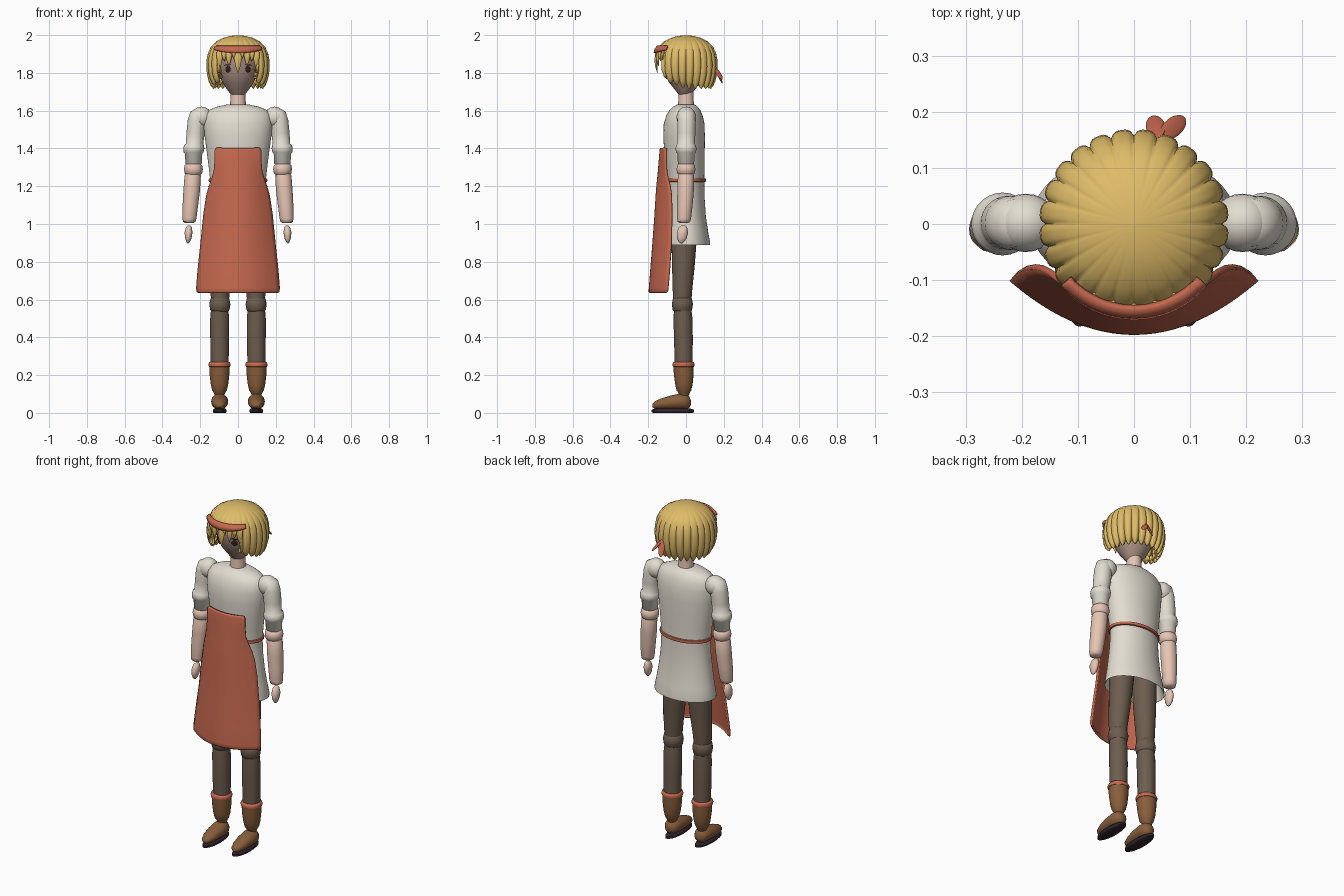
import bpy, bmesh, math
from mathutils import Matrix, Vector


def material(name, r, g, b):
    m = bpy.data.materials.new(name)
    m.diffuse_color = (*[(c / 255) ** 2.2 for c in (r, g, b)], 1)
    return m


HAIR = material("blond", 222, 186, 104)
RED = material("terracotta", 196, 104, 80)
SKIN = material("skin", 230, 196, 178)
FACE = material("face_skin", 176, 148, 136)
LINEN = material("linen", 226, 220, 208)
TROUSER = material("trouser_brown", 108, 93, 79)
LEATHER = material("leather", 136, 95, 62)
SOLE = material("sole_dark", 52, 42, 48)
EYE = material("eye_dark", 58, 34, 32)


def finish(name, bm, mat, thick=0.0, offset=0.0):
    bmesh.ops.recalc_face_normals(bm, faces=bm.faces)
    me = bpy.data.meshes.new(name)
    bm.to_mesh(me)
    bm.free()
    me.materials.append(mat)
    me.shade_smooth()
    me.set_sharp_from_angle(angle=math.radians(50))
    ob = bpy.data.objects.new(name, me)
    bpy.context.collection.objects.link(ob)
    if thick:
        mod = ob.modifiers.new("thickness", "SOLIDIFY")
        mod.thickness, mod.offset = thick, offset
    return ob


def loft(name, rings, mat, n=28, along_y=False):
    """Rings of (centre x, centre y, centre z, radius x, other radius)."""
    bm = bmesh.new()
    loops = []
    for cx, cy, cz, rx, r2 in rings:
        loop = []
        for i in range(n):
            a = 2 * math.pi * i / n
            p, q = rx * math.cos(a), r2 * math.sin(a)
            loop.append(bm.verts.new((cx + p, cy, cz + q) if along_y else (cx + p, cy + q, cz)))
        loops.append(loop)
    for a, b in zip(loops, loops[1:]):
        for i in range(n):
            j = (i + 1) % n
            bm.faces.new((a[i], a[j], b[j], b[i]))
    bm.faces.new(loops[0])
    bm.faces.new(loops[-1])
    return finish(name, bm, mat)


def ellipsoid(name, loc, radii, mat, rot=None):
    bm = bmesh.new()
    m = Matrix.Translation(loc) @ (rot or Matrix()) @ Matrix.Diagonal((*radii, 1))
    bmesh.ops.create_uvsphere(bm, u_segments=24, v_segments=14, radius=1, matrix=m)
    return finish(name, bm, mat)


def grid(name, rows, mat, thick, offset=0.0):
    bm = bmesh.new()
    vs = [[bm.verts.new(p) for p in row] for row in rows]
    for a, b in zip(vs, vs[1:]):
        for i in range(len(a) - 1):
            bm.faces.new((a[i], a[i + 1], b[i + 1], b[i]))
    return finish(name, bm, mat, thick, offset)


# Head and neck
loft("neck", [(0, 0, 1.60, .045, .045), (0, 0, 1.66, .04, .04), (0, 0, 1.73, .04, .04)], SKIN)
loft("head", [(0, -.006, z, rx, ry) for z, rx, ry in (
    (1.668, .012, .012), (1.675, .026, .024), (1.69, .041, .037), (1.715, .06, .056), (1.745, .08, .08),
    (1.78, .098, .1), (1.82, .111, .114), (1.87, .12, .125), (1.92, .115, .12), (1.96, .08, .08))], FACE)

# Eyes and brows
for s, side in ((1, "left"), (-1, "right")):
    turn = Matrix.Rotation(s * math.radians(28), 4, 'Z')
    ellipsoid(side + "_eye", (s * .053, -.108, 1.818), (.016, .004, .016), EYE, turn)
    ellipsoid(side + "_brow", (s * .056, -.109, 1.842), (.022, .004, .003), EYE,
              turn @ Matrix.Rotation(s * .12, 4, 'Y'))

# Bobbed hair: scalloped bowl, open at the face
PROFILE = ((1.999, .005), (1.996, .04), (1.985, .08), (1.965, .118), (1.94, .143), (1.905, .16), (1.87, .167),
           (1.83, .169), (1.79, .165), (1.755, .156), (1.73, .145), (1.715, .132))
LOCKS, COLS = 24, 192


def hair_point(i, k):
    a = 2 * math.pi * i / COLS
    z, r = PROFILE[k]
    bump = abs(math.sin(a * LOCKS / 2))
    t = k / (len(PROFILE) - 1)
    front = max(0, math.cos(a))
    r *= 1 - .07 * min(1, 1.5 * t) * (1 - bump) ** 2
    z += t ** 4 * (.03 * (1 - bump) + .05 * front)
    return Vector((r * math.sin(a), -r * math.cos(a), z))


bm = bmesh.new()
vs = [[bm.verts.new(hair_point(i, k)) for i in range(COLS)] for k in range(len(PROFILE))]
bm.faces.new(vs[0])
for k in range(len(PROFILE) - 1):
    for i in range(COLS):
        j = (i + 1) % COLS
        a = abs(((i + .5) / COLS * 360 + 180) % 360 - 180)
        if k >= 5 and a < 37 + 1.5 * (k - 5):
            continue
        bm.faces.new((vs[k][i], vs[k][j], vs[k + 1][j], vs[k + 1][i]))
bmesh.ops.delete(bm, geom=[v for v in bm.verts if not v.link_faces], context='VERTS')
finish("hair_bob", bm, HAIR, .022, -1)

# Pointed fringe locks
for n, (deg, tip, w) in enumerate(((-38, 1.83, .019), (-28, 1.86, .014), (-18, 1.835, .017), (-8, 1.875, .013),
                                   (0, 1.80, .021), (8, 1.875, .013), (18, 1.835, .017), (28, 1.86, .014),
                                   (38, 1.83, .019))):
    x, y = math.sin(math.radians(deg)), -math.cos(math.radians(deg))
    rings = []
    for t, f in ((0, .7), (.25, 1), (.5, .95), (.75, .6), (1, .04)):
        r = .146 + .012 * math.sin(t * 2.6)
        rings.append((r * x, r * y, 1.935 + (tip - 1.935) * t, w * f, .010 * f))
    loft("fringe_lock_%d" % n, rings, HAIR, 12)

# Hairband, tapering toward both ends
rows = [[], [], []]
for i in range(25):
    u = i / 12 - 1
    a = math.radians(50 * u)
    h = .018 * (1 - .55 * u * u)
    for row, dz, r in zip(rows, (h, 0, -h), (.149, .162, .165)):
        row.append((r * math.sin(a), -r * math.cos(a), 1.923 + .008 * u * u + dz))
grid("hairband", rows, RED, .012)

# Ribbon tails at the back of the hair
for n, (p, q) in enumerate((((.045, .155, 1.835), (.032, .192, 1.745)), ((.05, .155, 1.825), (.09, .19, 1.765)))):
    p, q = Vector(p), Vector(q)
    d = q - p
    ellipsoid("ribbon_tail_%d" % n, (p + q) / 2, (.017, .005, d.length / 2), RED,
              d.to_track_quat('Z', 'Y').to_matrix().to_4x4())

# Tunic with a hollow flared hem
loft("tunic", [(0, cy, z, rx, ry) for z, cy, rx, ry in (
    (1.02, 0, .14, .09), (.895, .005, .175, .117), (.888, .005, .183, .123), (.90, .005, .183, .123),
    (.96, .003, .172, .114), (1.04, 0, .16, .105), (1.13, 0, .15, .099), (1.22, 0, .146, .097),
    (1.30, -.004, .155, .102), (1.38, -.008, .165, .107), (1.46, -.01, .176, .11), (1.53, -.01, .182, .108),
    (1.575, -.008, .176, .096), (1.602, -.006, .155, .082), (1.62, -.004, .115, .066),
    (1.632, 0, .06, .048), (1.634, 0, .02, .02))], LINEN, 48)

# Waist tie
loft("waist_tie", [(0, 0, z, .146 + d, .097 + d) for z, d in (
    (1.222, 0), (1.224, .008), (1.232, .01), (1.24, .008), (1.242, 0))], RED, 48)

# Curved apron: height, half width, front y, edge y
rows = []
for z, w, yf, ye in ((1.402, .112, -.132, -.105), (1.39, .121, -.134, -.106), (1.33, .122, -.139, -.106),
                     (1.28, .126, -.143, -.104), (1.24, .137, -.147, -.096), (1.2, .151, -.151, -.085),
                     (1.15, .165, -.155, -.078), (1.05, .18, -.161, -.076), (.9, .195, -.172, -.079),
                     (.75, .211, -.184, -.089), (.66, .218, -.191, -.097), (.643, .216, -.192, -.099),
                     (.638, .208, -.188, -.101)):
    rows.append([(w * u, yf + (ye - yf) * u * u, z) for u in [i / 12 - 1 for i in range(25)]])
grid("apron", rows, RED, .012)

for s, side in ((1, "left_"), (-1, "right_")):
    # Arm: shoulder, sleeve with cuff, forearm, hand
    ellipsoid(side + "shoulder", (s * .193, .002, 1.565), (.056, .052, .056), LINEN)
    loft(side + "sleeve", [(s * x, y, z, r, r) for x, y, z, r in (
        (.205, .002, 1.61, .02), (.21, .002, 1.595, .042), (.218, .002, 1.55, .048), (.225, .002, 1.48, .048),
        (.23, 0, 1.425, .046), (.233, 0, 1.418, .052), (.234, 0, 1.4, .056), (.235, 0, 1.38, .053),
        (.235, 0, 1.373, .046), (.235, 0, 1.32, .043), (.235, 0, 1.31, .03))], LINEN)
    loft(side + "elbow", [(s * .236, 0, z, r, r) for z, r in (
        (1.32, .035), (1.312, .046), (1.29, .05), (1.268, .046), (1.258, .035))], SKIN)
    loft(side + "forearm", [(s * x, y, z, r, r) for x, y, z, r in (
        (.238, 0, 1.275, .035), (.24, 0, 1.255, .043), (.245, -.002, 1.18, .044), (.252, -.006, 1.1, .041),
        (.257, -.01, 1.03, .037), (.258, -.011, 1.012, .033), (.258, -.011, 1.004, .02))], SKIN)
    loft(side + "hand", [(s * x, y, z, rx, ry) for x, y, z, rx, ry in (
        (.258, -.014, .993, .006, .01), (.26, -.016, .982, .016, .022), (.262, -.019, .955, .021, .03),
        (.263, -.022, .925, .017, .026), (.264, -.024, .905, .009, .014), (.264, -.024, .898, .003, .005))], SKIN, 20)

    # Leg: thigh, knee, calf
    loft(side + "thigh", [(s * x, y, z, rx, ry) for x, y, z, rx, ry in (
        (.078, -.005, 1.05, .066, .068), (.08, -.01, .92, .066, .067), (.087, -.014, .78, .06, .06),
        (.095, -.019, .64, .051, .051), (.095, -.02, .58, .046, .048))], TROUSER)
    loft(side + "knee", [(s * .096, -.019, z, r, r) for z, r in (
        (.615, .04), (.605, .05), (.575, .056), (.545, .051), (.532, .04))], TROUSER)
    loft(side + "calf", [(s * .097, y, z, r, r) for y, z, r in (
        (-.018, .56, .045), (-.016, .5, .05), (-.014, .4, .05), (-.012, .25, .047))], TROUSER)

    # Boot: shaft, red trim, ankle, foot, sole
    loft(side + "boot_trim", [(s * .098, -.013, z, r, r) for z, r in (
        (.27, .047), (.267, .055), (.256, .059), (.245, .056), (.24, .045))], RED)
    loft(side + "boot_shaft", [(s * .098, y, z, r, r) for y, z, r in (
        (-.013, .25, .054), (-.012, .2, .052), (-.011, .15, .046), (-.011, .12, .039),
        (-.01, .107, .031), (-.01, .08, .02))], LEATHER)
    loft(side + "foot", [(s * .097, y, z, rx, rz) for y, z, rx, rz in (
        (.026, .055, .008, .01), (.018, .057, .028, .03), (0, .06, .04, .041), (-.03, .06, .045, .042),
        (-.08, .055, .044, .037), (-.13, .048, .037, .029), (-.165, .042, .024, .02),
        (-.178, .039, .008, .008))], LEATHER, 24, True)
    loft(side + "sole", [(s * .097, -.07, z, .036 * f, .113 * f) for z, f in (
        (0, .9), (.004, 1), (.016, 1), (.022, .85))], SOLE, 32)
